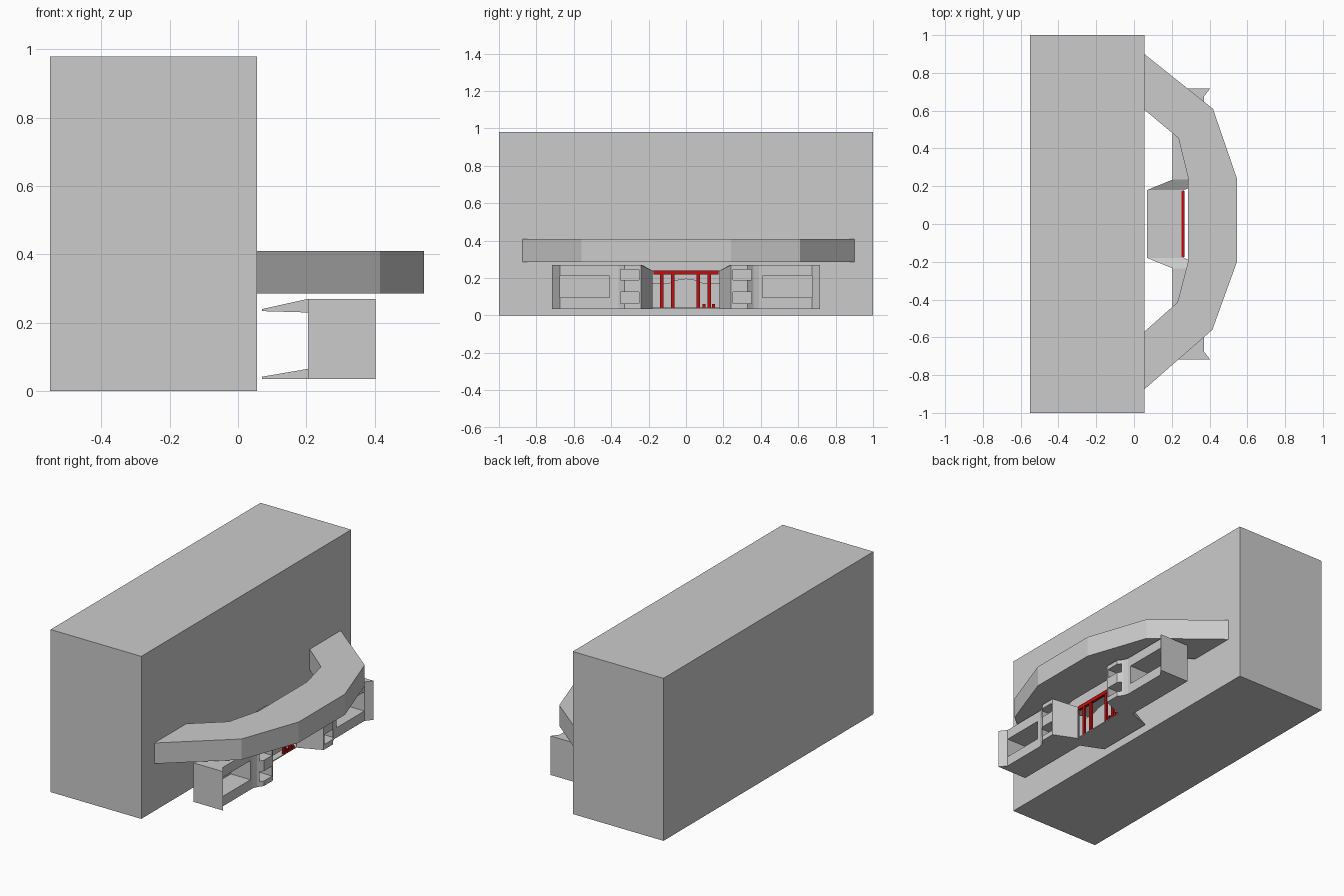
import bpy, bmesh

if "Cube" in bpy.data.objects:
    bpy.data.objects.remove(bpy.data.objects["Cube"])

def finish(name, bm, mat=None):
    bmesh.ops.recalc_face_normals(bm, faces=bm.faces)
    me = bpy.data.meshes.new(name)
    bm.to_mesh(me)
    bm.free()
    ob = bpy.data.objects.new(name, me)
    bpy.context.collection.objects.link(ob)
    if mat:
        me.materials.append(mat)
    return ob

def prism(name, pts, z0, z1):
    """Plan outline (x, y) extruded from z0 to z1."""
    bm = bmesh.new()
    f = bm.faces.new([bm.verts.new((x, y, z0)) for x, y in pts])
    ext = bmesh.ops.extrude_face_region(bm, geom=[f])
    for v in ext["geom"]:
        if isinstance(v, bmesh.types.BMVert):
            v.co.z = z1
    return finish(name, bm)

def hull(name, pts):
    bm = bmesh.new()
    for p in pts:
        bm.verts.new(p)
    bmesh.ops.convex_hull(bm, input=bm.verts)
    return finish(name, bm)

def box(name, x0, x1, y0, y1, z0, z1, mat=None):
    ob = prism(name, [(x0, y0), (x1, y0), (x1, y1), (x0, y1)], z0, z1)
    if mat:
        ob.data.materials.append(mat)
    return ob

def mirror_y(ob):
    m = ob.modifiers.new("mirror", 'MIRROR')
    m.use_axis = (False, True, False)

# Main block
box("main_block", -0.55, 0.055, -1, 1, 0, 0.98)

# Faceted curved rail
outer = [(0.055, 0.90), (0.418, 0.61), (0.545, 0.24),
         (0.545, -0.20), (0.415, -0.56), (0.055, -0.875)]
inner = [(0.055, -0.57), (0.23, -0.415), (0.285, -0.205),
         (0.285, 0.25), (0.235, 0.455), (0.055, 0.605)]
prism("curved_rail", outer + inner, 0.285, 0.41)

# Side housings with recessed openings, mirrored across the middle
wing = prism("side_housing", [(0.205, 0.717), (0.403, 0.717), (0.37, 0.675),
             (0.37, 0.39), (0.38, 0.36), (0.403, 0.33), (0.403, 0.24),
             (0.205, 0.235)], 0.035, 0.27)
for i, (y0, y1, z0, z1) in enumerate([(0.41, 0.675, 0.095, 0.21),
                                      (0.235, 0.35, 0.19, 0.245),
                                      (0.235, 0.35, 0.065, 0.125)]):
    cut = box(f"opening_cutter_{i}", 0.24 if i == 0 else 0.30, 0.5,
              y0 if i == 0 else 0.25, y1, z0, z1)
    cut.hide_render = True
    cut.hide_set(True)
    b = wing.modifiers.new("opening", 'BOOLEAN')
    b.operation = 'DIFFERENCE'
    b.solver = 'EXACT'
    b.object = cut
mirror_y(wing)

# Slanted returns leading in to the middle bay
mirror_y(hull("slanted_return", [
    (0.205, 0.235, 0.035), (0.403, 0.24, 0.035), (0.265, 0.18, 0.035),
    (0.205, 0.235, 0.27), (0.403, 0.24, 0.27), (0.265, 0.18, 0.24)]))

# Thin upper and lower plates with sloping side fillets
for name, lo, hi, a, b in [("upper_plate", 0.234, 0.24, 0.23, 0.27),
                           ("lower_plate", 0.036, 0.042, 0.035, 0.065)]:
    box(name, 0.07, 0.265, -0.18, 0.18, lo, hi)
    mirror_y(hull(name + "_fillet", [
        (0.07, 0.18, lo), (0.07, 0.18, hi), (0.265, 0.18, lo), (0.265, 0.18, hi),
        (0.205, 0.235, a), (0.205, 0.235, b)]))

# Low arched panel inside the bay
arch = [(-0.18, 0.17), (-0.09, 0.173), (-0.05, 0.19), (0, 0.197),
        (0.05, 0.19), (0.09, 0.173), (0.18, 0.17), (0.18, 0.04), (-0.18, 0.04)]
bm = bmesh.new()
f = bm.faces.new([bm.verts.new((0.212, y, z)) for y, z in arch])
ext = bmesh.ops.extrude_face_region(bm, geom=[f])
for v in ext["geom"]:
    if isinstance(v, bmesh.types.BMVert):
        v.co.x = 0.225
finish("arched_panel", bm)

# Red frame
red = bpy.data.materials.new("red")
red.diffuse_color = (0.5, 0.005, 0.005, 1)
red.use_nodes = True
red.node_tree.nodes["Principled BSDF"].inputs["Base Color"].default_value = red.diffuse_color
box("red_top_bar", 0.252, 0.268, -0.175, 0.175, 0.218, 0.241, red)
for y in (-0.13, -0.07, 0.065, 0.125):
    box("red_upright", 0.253, 0.267, y - 0.009, y + 0.009, 0.04, 0.22, red)
for y in (0.095, 0.147):
    box("red_foot", 0.253, 0.267, y - 0.008, y + 0.008, 0.04, 0.062, red)
